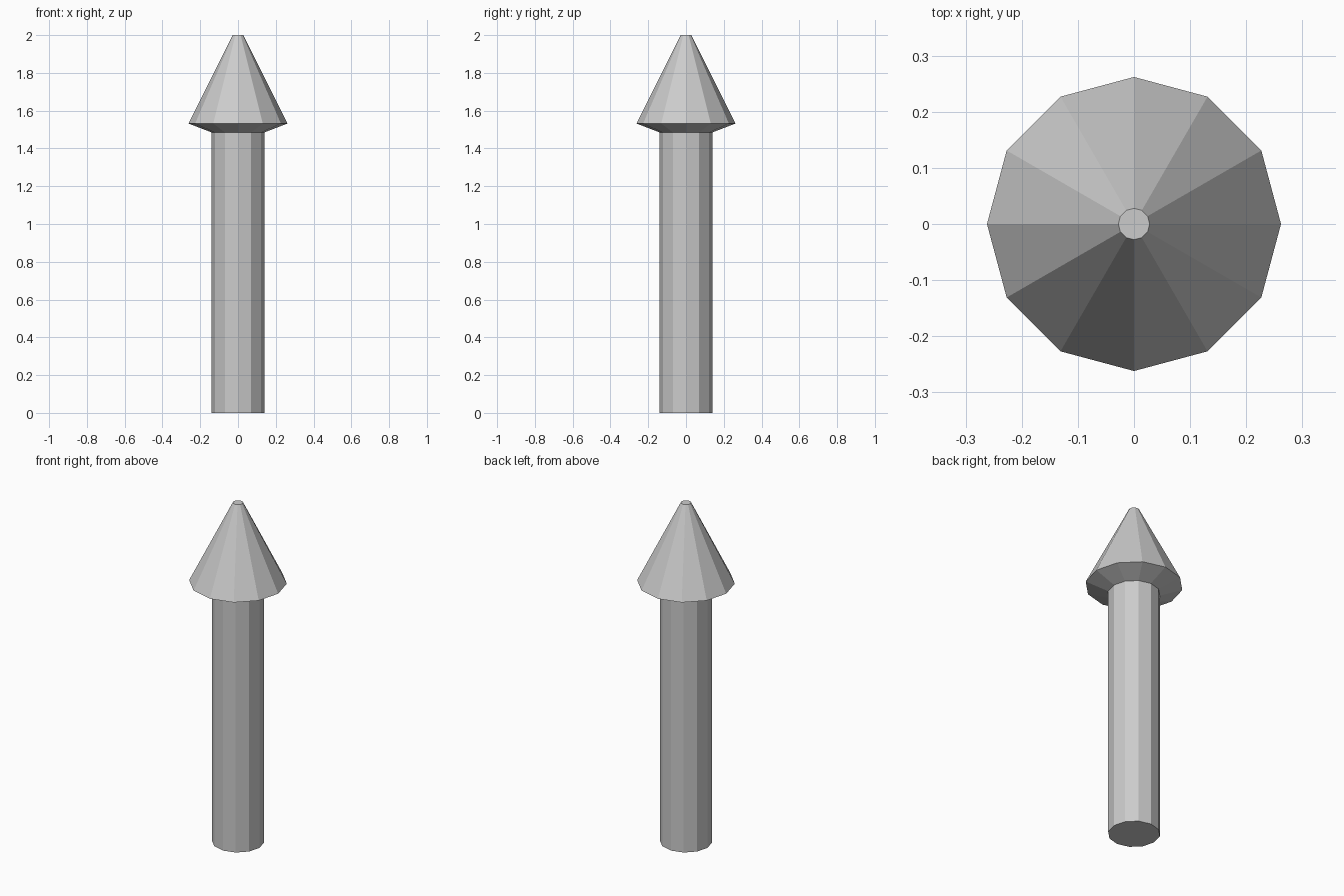
import bpy, bmesh
from math import cos, sin, tau

if "Cube" in bpy.data.objects:
    bpy.data.objects.remove(bpy.data.objects["Cube"])

SIDES = 12


def lathe(name, profile):
    """Revolve a (radius, z) profile into a closed, flat-faced solid."""
    bm = bmesh.new()
    rings = [[bm.verts.new((r * cos(tau * i / SIDES), r * sin(tau * i / SIDES), z))
              for i in range(SIDES)] for r, z in profile]
    for low, high in zip(rings, rings[1:]):
        for i in range(SIDES):
            j = (i + 1) % SIDES
            bm.faces.new((low[i], low[j], high[j], high[i]))
    bm.faces.new(rings[0][::-1])
    bm.faces.new(rings[-1])
    mesh = bpy.data.meshes.new(name)
    bm.to_mesh(mesh)
    bm.free()
    obj = bpy.data.objects.new(name, mesh)
    bpy.context.collection.objects.link(obj)
    return obj


# Straight post, flared collar and blunt-tipped cone in one continuous surface
lathe("pointed_post", [(0.14, 0), (0.14, 1.485), (0.262, 1.532), (0.028, 2.0)])
